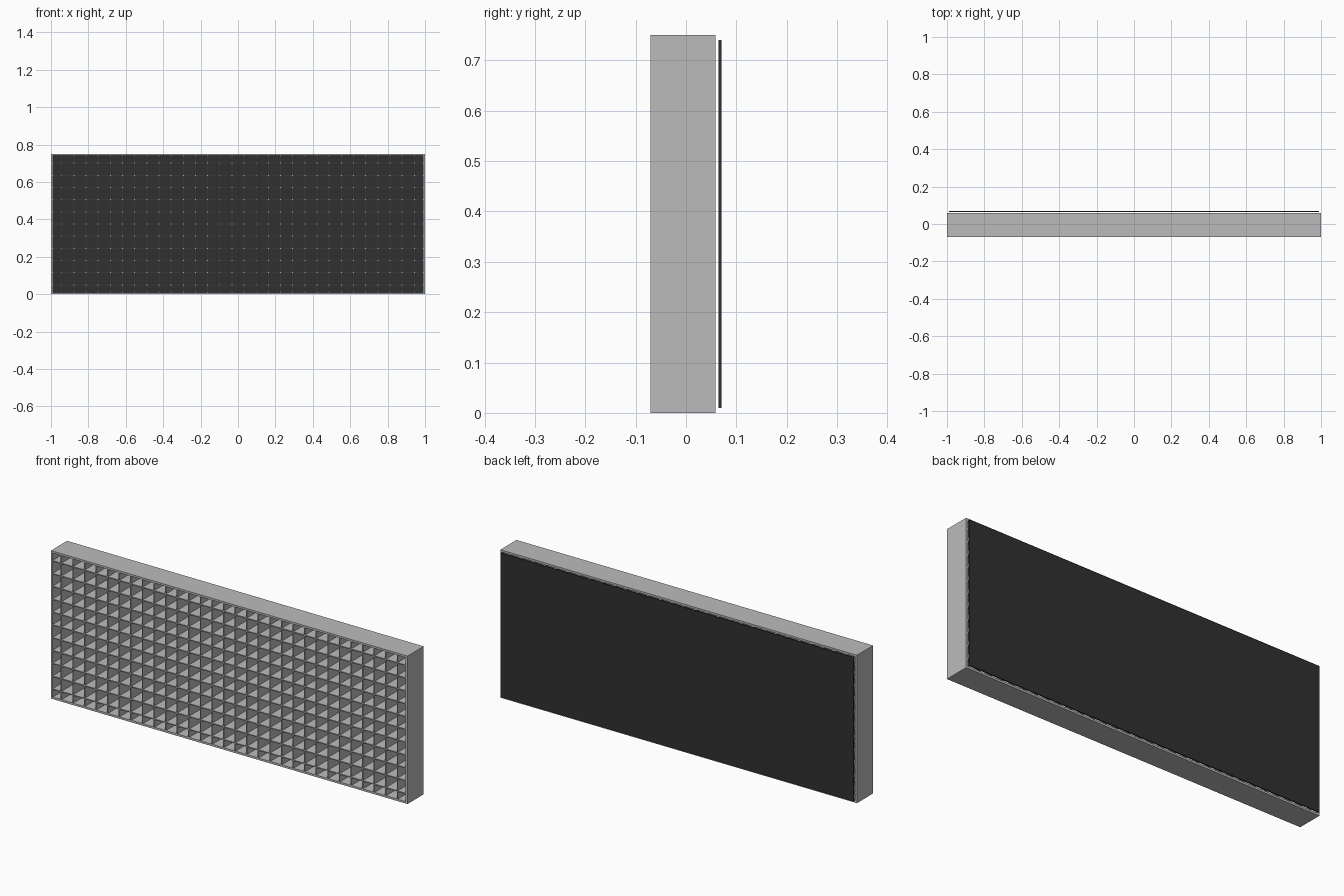
import bpy
import bmesh
from mathutils import Matrix, Vector

if "Cube" in bpy.data.objects:
    bpy.data.objects.remove(bpy.data.objects["Cube"])

WIDTH, HEIGHT = 2.0, 0.75
FRONT, BACK = -0.0705, 0.059      # depth range of the grille
RIM = 0.01                        # frame wall thickness
PITCH, BLADE = 0.065, 0.005       # cell spacing and blade thickness
MID_Z = HEIGHT / 2


def material(name, value):
    mat = bpy.data.materials.new(name)
    mat.diffuse_color = (value, value, value, 1)
    mat.use_nodes = True
    mat.node_tree.nodes["Principled BSDF"].inputs["Base Color"].default_value = mat.diffuse_color
    return mat


def add_box(bm, low, high):
    low, high = Vector(low), Vector(high)
    place = Matrix.Translation((low + high) / 2) @ Matrix.Diagonal((*(high - low), 1))
    bmesh.ops.create_cube(bm, size=1, matrix=place)


def make_object(name, bm, mat):
    mesh = bpy.data.meshes.new(name)
    bm.to_mesh(mesh)
    bm.free()
    mesh.materials.append(mat)
    obj = bpy.data.objects.new(name, mesh)
    bpy.context.collection.objects.link(obj)
    return obj


grey = material("light grey metal", 0.50)
black = material("black sheet", 0.03)

# Outer frame: one closed rectangular ring, open at front and back
bm = bmesh.new()
rings = []
for inset in (0, RIM):
    x, z0, z1 = WIDTH / 2 - inset, inset, HEIGHT - inset
    for y in (FRONT, BACK):
        rings.append([bm.verts.new((px, y, pz))
                      for px, pz in ((-x, z0), (x, z0), (x, z1), (-x, z1))])
outer_front, outer_back, inner_front, inner_back = rings
loop = (outer_front, outer_back, inner_back, inner_front)
for a, b in zip(loop, loop[1:] + loop[:1]):
    for i in range(4):
        j = (i + 1) % 4
        bm.faces.new((a[i], a[j], b[j], b[i]))
bmesh.ops.recalc_face_normals(bm, faces=bm.faces)
make_object("frame", bm, grey)

# Upright blades
bm = bmesh.new()
for i in range(30):
    x = (i - 14.5) * PITCH
    add_box(bm, (x - BLADE / 2, FRONT, RIM), (x + BLADE / 2, BACK, HEIGHT - RIM))
make_object("vertical_blades", bm, grey)

# Level blades
bm = bmesh.new()
for i in range(11):
    z = MID_Z + (i - 5) * PITCH
    add_box(bm, (-WIDTH / 2 + RIM, FRONT, z - BLADE / 2),
            (WIDTH / 2 - RIM, BACK, z + BLADE / 2))
make_object("horizontal_blades", bm, grey)

# Thin dark sheet floating just behind the grille
bm = bmesh.new()
add_box(bm, (-WIDTH / 2 + RIM, 0.0645, RIM), (WIDTH / 2 - RIM, 0.0705, HEIGHT - RIM))
make_object("backing_sheet", bm, black)
